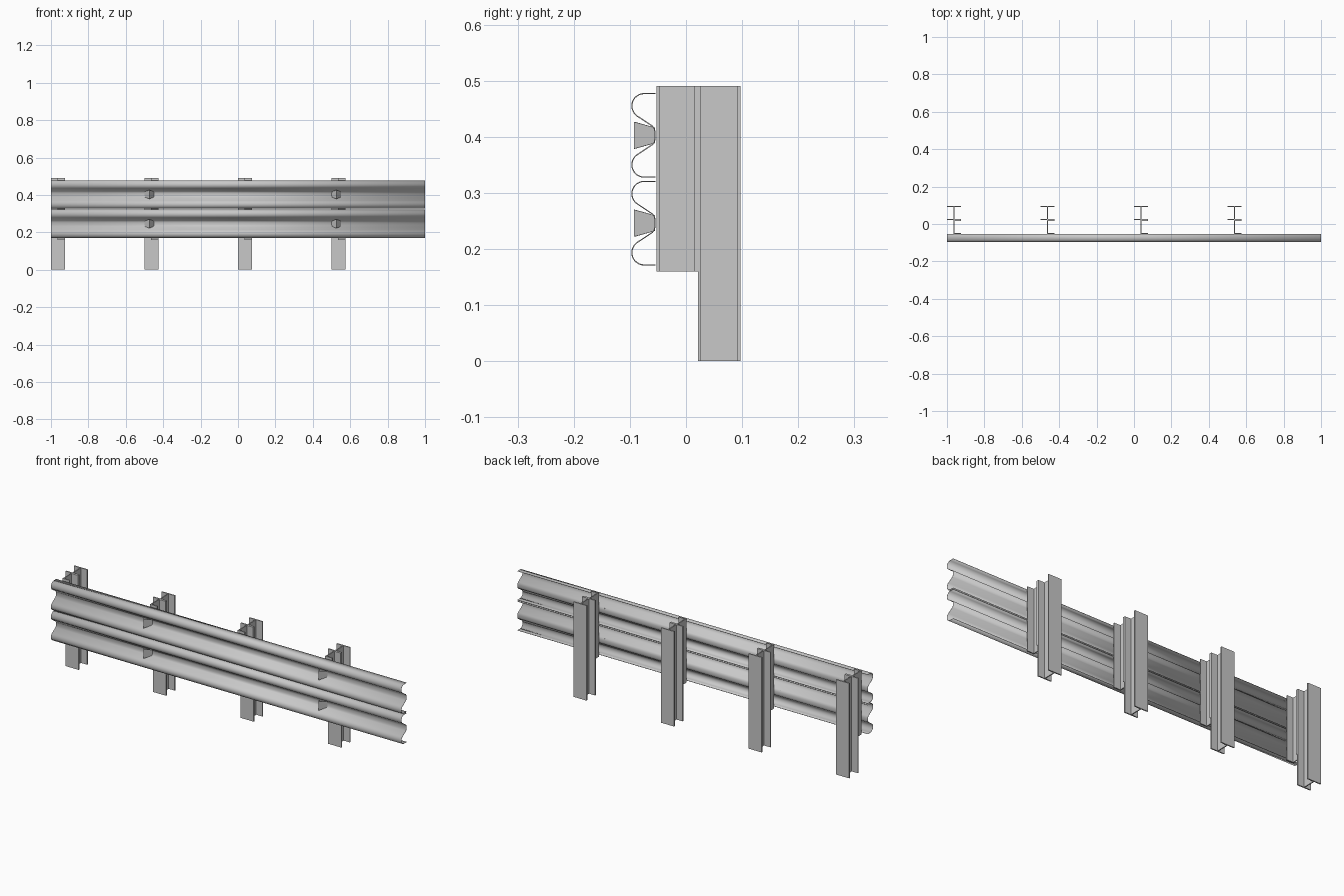
import bpy, bmesh, math
from mathutils import Vector

cube = bpy.data.objects.get("Cube")
if cube:
    bpy.data.objects.remove(cube, do_unlink=True)

# One galvanised grey for the whole barrier
steel = bpy.data.materials.new("galvanised_steel")
steel.use_nodes = True
GREY = (0.58, 0.58, 0.58, 1)
steel.diffuse_color = GREY
bsdf = next(n for n in steel.node_tree.nodes if n.type == "BSDF_PRINCIPLED")
bsdf.inputs["Base Color"].default_value = GREY


def finish(name, bm):
    bmesh.ops.recalc_face_normals(bm, faces=bm.faces)
    mesh = bpy.data.meshes.new(name)
    bm.to_mesh(mesh)
    bm.free()
    mesh.materials.append(steel)
    obj = bpy.data.objects.new(name, mesh)
    bpy.context.collection.objects.link(obj)
    return obj


def extrude(name, outline, z0, z1):
    """Closed x/y outline raised from z0 to z1."""
    bm = bmesh.new()
    face = bm.faces.new([bm.verts.new((x, y, z0)) for x, y in outline])
    new = bmesh.ops.extrude_face_region(bm, geom=[face])["geom"]
    verts = [v for v in new if isinstance(v, bmesh.types.BMVert)]
    bmesh.ops.translate(bm, verts=verts, vec=(0, 0, z1 - z0))
    return finish(name, bm)


HALF = 0.0375      # half flange width
WEB = 0.0025       # half web thickness
FLANGE = 0.006
FRONT, JOIN, BACK, TOP = -0.053, 0.021, 0.097, 0.49


def post(x, n):
    # H-section post
    a, b = JOIN + FLANGE, BACK - FLANGE
    right = [(HALF, JOIN), (HALF, a), (WEB, a), (WEB, b), (HALF, b), (HALF, BACK)]
    left = [(-u, v) for u, v in reversed(right)]
    extrude(f"post_{n}", [(x + u, v) for u, v in right + left], 0, TOP)
    # C-section spacer block, open towards +x
    a, b = FRONT + FLANGE, JOIN - FLANGE
    channel = [(-WEB, FRONT), (HALF, FRONT), (HALF, a), (WEB, a),
               (WEB, b), (HALF, b), (HALF, JOIN), (-WEB, JOIN)]
    extrude(f"spacer_{n}", [(x + u, v) for u, v in channel], 0.16, TOP)


def rail(name, zc):
    # Upper half of the W profile: lip, rounded wave, slope, valley
    half = [(-0.054, 0.0745)]
    for i in range(13):
        t = math.radians(90 + 146 * i / 12)
        half.append((-0.0745 + 0.022 * math.cos(t), 0.0525 + 0.022 * math.sin(t)))
    half += [(-0.060, 0.0165), (-0.0565, 0.012), (-0.055, 0.005)]
    profile = half + [(y, -z) for y, z in reversed(half)]
    bm = bmesh.new()
    rows = [[bm.verts.new((x, y, zc + z)) for y, z in profile] for x in (-1, 1)]
    for i in range(len(profile) - 1):
        bm.faces.new((rows[0][i], rows[0][i + 1], rows[1][i + 1], rows[1][i]))
    obj = finish(name, bm)
    solid = obj.modifiers.new("sheet_thickness", "SOLIDIFY")
    solid.thickness = 0.002
    solid.offset = 0
    bpy.ops.object.select_all(action="DESELECT")
    obj.select_set(True)
    bpy.context.view_layer.objects.active = obj
    bpy.ops.object.shade_smooth_by_angle(angle=math.radians(35))


def reflector(name, x, zc):
    # Folded plate, tall at the front crease and short at the back
    bm = bmesh.new()
    cols = [(-0.024, -0.056, 0.014), (0, -0.092, 0.024), (0.024, -0.056, 0.014)]
    lo, hi = [[bm.verts.new((x + u, y, zc + s * h)) for u, y, h in cols] for s in (-1, 1)]
    for i in range(2):
        bm.faces.new((lo[i], lo[i + 1], hi[i + 1], hi[i]))
    obj = finish(name, bm)
    solid = obj.modifiers.new("plate_thickness", "SOLIDIFY")
    solid.thickness = 0.002
    solid.offset = 0


for n in range(4):
    post(-1 + HALF + 0.5 * n, n + 1)

for level, zc in (("upper", 0.4025), ("lower", 0.246)):
    rail(f"{level}_rail", zc)
    for n, x in enumerate((-0.474, 0.526)):
        reflector(f"{level}_reflector_{n + 1}", x, zc)
